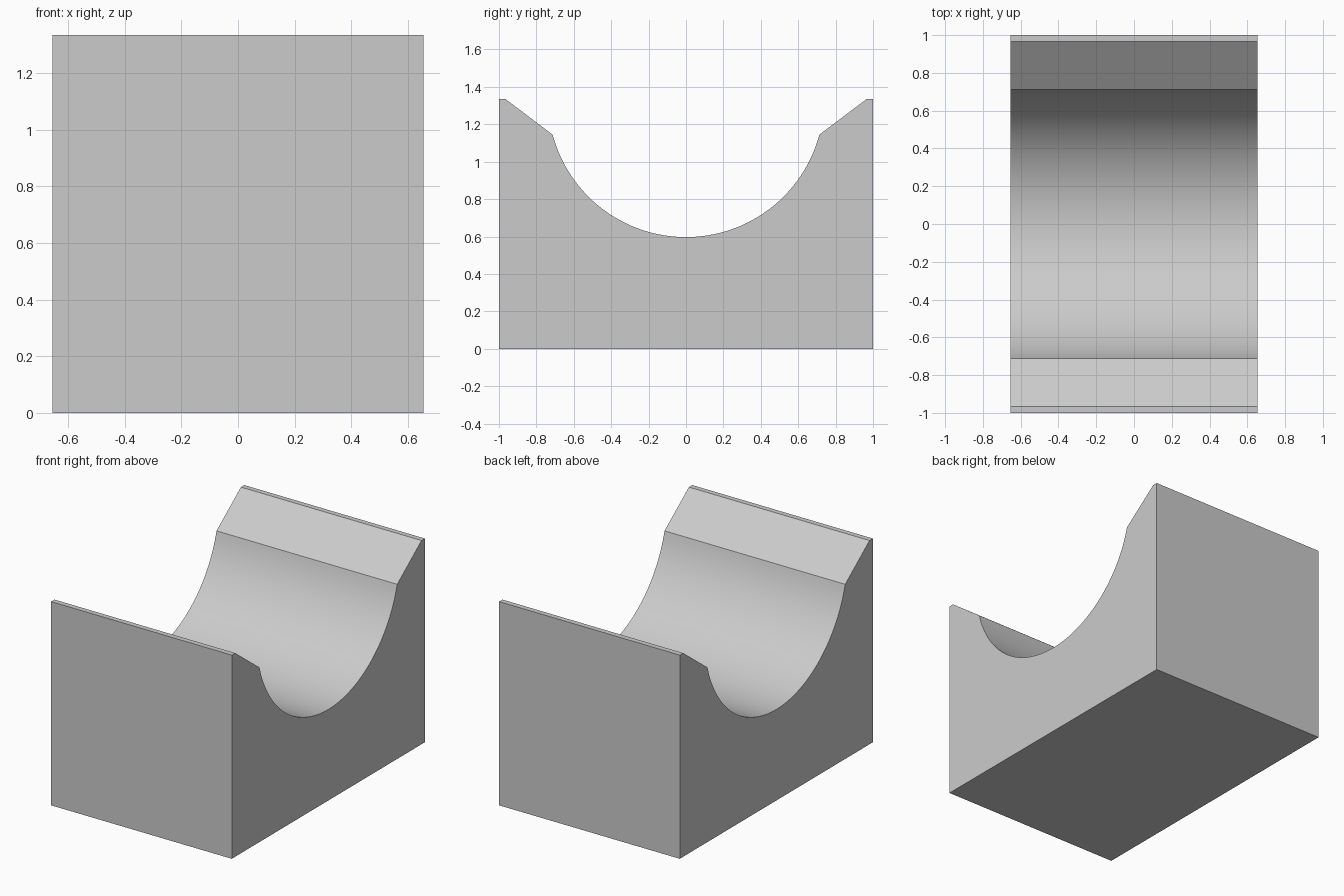
import bpy
import bmesh
from math import asin, sin, cos, radians

cube = bpy.data.objects.get("Cube")
if cube:
    bpy.data.objects.remove(cube, do_unlink=True)

HALF_WIDTH, HALF_LENGTH, HEIGHT = 0.655, 1.0, 1.335
RADIUS, LIP_Y, RIM_Y = 0.738, 0.713, 0.965
SEGMENTS = 64

grey = bpy.data.materials.new("light_grey")
grey.use_nodes = True
colour = (0.6, 0.6, 0.6, 1)
grey.diffuse_color = colour
grey.node_tree.nodes["Principled BSDF"].inputs["Base Color"].default_value = colour

# Side profile: block outline with chamfered lips and a round trough
sweep = asin(LIP_Y / RADIUS)
angles = [sweep * (1 - 2 * i / SEGMENTS) for i in range(SEGMENTS + 1)]
trough = [(RADIUS * sin(a), HEIGHT - RADIUS * cos(a)) for a in angles]
profile = [(-HALF_LENGTH, 0), (HALF_LENGTH, 0), (HALF_LENGTH, HEIGHT), (RIM_Y, HEIGHT)]
profile += trough + [(-RIM_Y, HEIGHT), (-HALF_LENGTH, HEIGHT)]

# Extrude the profile across the width
bm = bmesh.new()
side = bm.faces.new([bm.verts.new((-HALF_WIDTH, y, z)) for y, z in profile])
result = bmesh.ops.extrude_face_region(bm, geom=[side], use_keep_orig=True)
moved = [v for v in result["geom"] if isinstance(v, bmesh.types.BMVert)]
bmesh.ops.translate(bm, verts=moved, vec=(2 * HALF_WIDTH, 0, 0))
bmesh.ops.recalc_face_normals(bm, faces=bm.faces)

mesh = bpy.data.meshes.new("cradle_block")
bm.to_mesh(mesh)
bm.free()
mesh.materials.append(grey)
block = bpy.data.objects.new("cradle_block", mesh)
bpy.context.collection.objects.link(block)

# Smooth trough, sharp outer edges
bpy.ops.object.select_all(action="DESELECT")
block.select_set(True)
bpy.context.view_layer.objects.active = block
bpy.ops.object.shade_smooth_by_angle(angle=radians(20))
